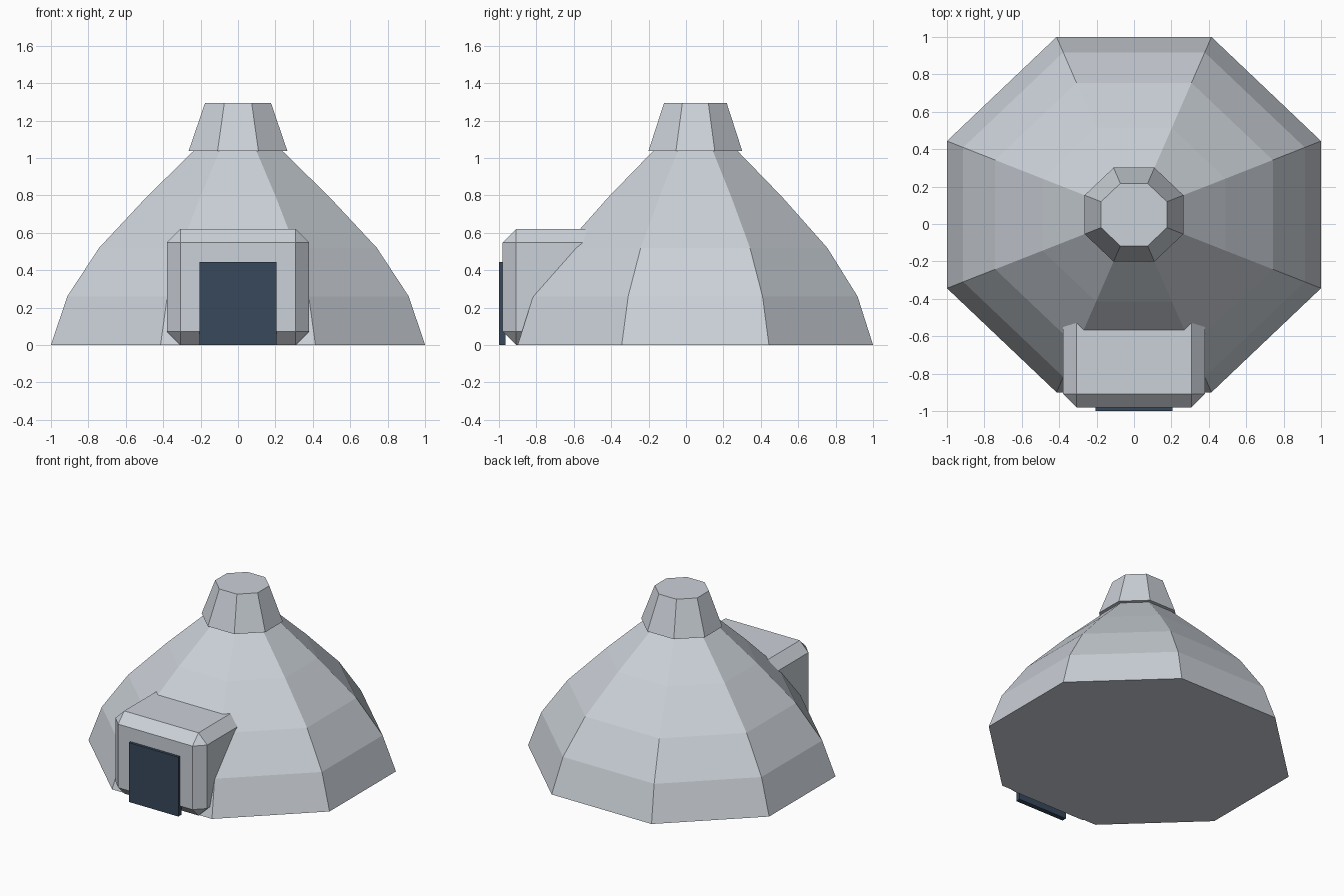
import bpy
import bmesh
from math import cos, sin, pi

cube = bpy.data.objects.get("Cube")
if cube:
    bpy.data.objects.remove(cube, do_unlink=True)


def material(name, rgb):
    mat = bpy.data.materials.new(name)
    mat.use_nodes = True
    mat.diffuse_color = (*rgb, 1)
    mat.node_tree.nodes["Principled BSDF"].inputs["Base Color"].default_value = (*rgb, 1)
    return mat


def finish(name, bm, mat):
    bmesh.ops.recalc_face_normals(bm, faces=bm.faces)
    mesh = bpy.data.meshes.new(name)
    bm.to_mesh(mesh)
    bm.free()
    mesh.materials.append(mat)
    obj = bpy.data.objects.new(name, mesh)
    bpy.context.collection.objects.link(obj)
    return obj


def octagon_tower(name, profile, mat, y_centre=0.05, y_scale=0.95):
    """Stack octagonal rings; profile holds (flat-side half width, height)."""
    bm = bmesh.new()
    rings = []
    for half, z in profile:
        r = half / cos(pi / 8)
        angles = [pi / 8 + i * pi / 4 for i in range(8)]
        rings.append([bm.verts.new((r * cos(a), y_centre + y_scale * r * sin(a), z))
                      for a in angles])
    for low, high in zip(rings, rings[1:]):
        for i in range(8):
            j = (i + 1) % 8
            bm.faces.new((low[i], low[j], high[j], high[i]))
    bm.faces.new(rings[0])
    bm.faces.new(rings[-1])
    return finish(name, bm, mat)


def box(name, low, high, mat, chamfer=0):
    bm = bmesh.new()
    bmesh.ops.create_cube(bm, size=1)
    for v in bm.verts:
        v.co = [low[k] + (v.co[k] + 0.5) * (high[k] - low[k]) for k in range(3)]
    if chamfer:
        bmesh.ops.bevel(bm, geom=bm.edges[:], offset=chamfer, segments=1,
                        affect='EDGES', offset_type='OFFSET')
    return finish(name, bm, mat)


shell = material("pale grey", (0.60, 0.64, 0.69))
dark = material("dark slate blue", (0.038, 0.066, 0.105))

# Domed body and the flared cap on top
octagon_tower("dome", [(1, 0), (0.913, 0.26), (0.742, 0.52), (0.49, 0.79), (0.235, 1.04)], shell)
octagon_tower("chimney", [(0.264, 1.037), (0.176, 1.295)], shell)

# Chamfered porch running into the dome, with a door plate
box("porch", (-0.38, -0.98, 0), (0.38, -0.2, 0.62), shell, chamfer=0.072)
box("door", (-0.205, -1, 0), (0.205, -0.965, 0.445), dark)
